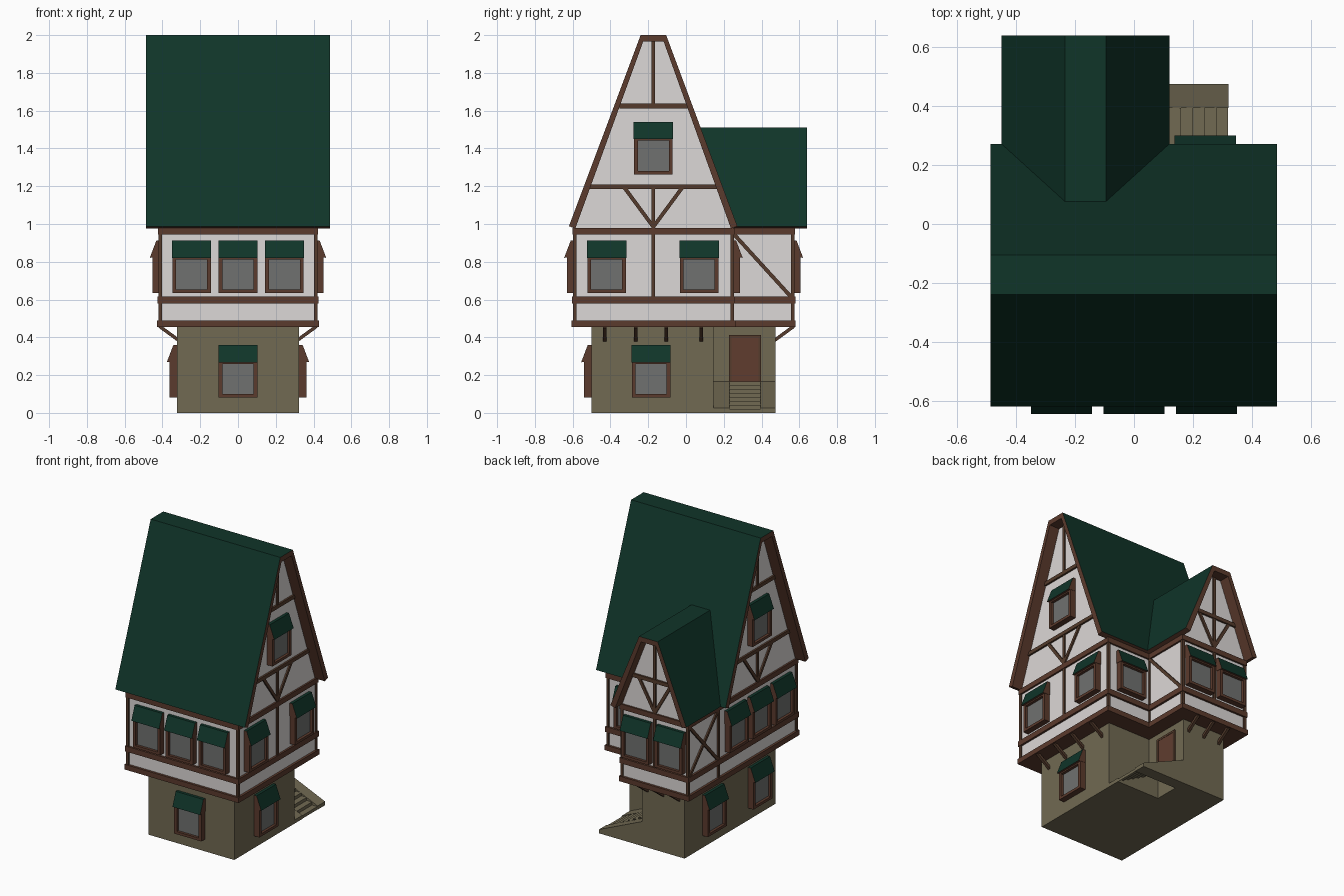
import bpy, bmesh, math
from mathutils import Matrix, Vector

if "Cube" in bpy.data.objects:
    bpy.data.objects.remove(bpy.data.objects["Cube"])


def material(name, r, g, b):
    m = bpy.data.materials.new(name)
    m.diffuse_color = (r, g, b, 1)
    m.use_nodes = True
    m.node_tree.nodes["Principled BSDF"].inputs["Base Color"].default_value = m.diffuse_color
    return m


GREEN = material("roof_green", 0.005, 0.035, 0.022)
PLASTER = material("white_plaster", 0.72, 0.69, 0.68)
STONE = material("stone", 0.165, 0.142, 0.085)
TIMBER = material("timber_brown", 0.09, 0.044, 0.025)
TRIM = material("trim_brown", 0.105, 0.043, 0.026)
GLASS = material("glass_grey", 0.16, 0.165, 0.16)
DOOR = material("door_brown", 0.115, 0.046, 0.028)


def obj(name, mesh, matrix=None):
    o = bpy.data.objects.new(name, mesh)
    bpy.context.collection.objects.link(o)
    if matrix:
        o.matrix_world = matrix
    return o


def finish(name, bm, *mats):
    bmesh.ops.recalc_face_normals(bm, faces=bm.faces)
    me = bpy.data.meshes.new(name)
    bm.to_mesh(me)
    bm.free()
    for m in mats:
        me.materials.append(m)
    return me


def prism_bm(pts, axis, a, b, bm=None):
    """Extrude a 2D outline along an axis from a to b."""
    bm = bm or bmesh.new()

    def place(p, t):
        return {"x": (t, p[0], p[1]), "y": (p[0], t, p[1]), "z": (p[0], p[1], t)}[axis]
    f = bm.faces.new([bm.verts.new(place(p, a)) for p in pts])
    new = bmesh.ops.extrude_face_region(bm, geom=[f])["geom"]
    step = Vector(place((0, 0), b - a))
    bmesh.ops.translate(bm, vec=step, verts=[v for v in new if isinstance(v, bmesh.types.BMVert)])
    return bm


def prism(name, pts, axis, a, b, mat):
    return obj(name, finish(name, prism_bm(pts, axis, a, b), mat))


def rect(u0, v0, u1, v1):
    return [(u0, v0), (u1, v0), (u1, v1), (u0, v1)]


def bar(name, p, q, w, normal, mat=TIMBER):
    """Square timber from p to q, lying flat against a wall with this normal."""
    p, q = Vector(p), Vector(q)
    d = (q - p).normalized()
    n = Vector(normal)
    side = d.cross(n)
    rot = Matrix((d, n, side)).transposed().to_4x4()
    bm = bmesh.new()
    bmesh.ops.create_cube(bm, size=1)
    size = Matrix.Diagonal(((q - p).length, w, w, 1))
    bm.transform(Matrix.Translation((p + q) / 2) @ rot @ size)
    return obj(name, finish(name, bm, mat))


# --- stone ground floor with a recessed porch corner
prism("ground_floor", [(-.322, -.5), (.322, -.5), (.322, .145), (0, .145), (0, .475), (-.322, .475)],
      "z", 0, .46, STONE)

# --- outside stair: two sloping side walls and a hollow flight of steps
slope = [(0, 0), (.322, 0), (.322, .025), (0, .165)]
prism("stair_side_inner", slope, "y", .145, .23, STONE)
prism("stair_side_outer", slope, "y", .395, .475, STONE)
bm = bmesh.new()
line = []
for i in range(8):
    h = .165 * (8 - i) / 8
    line += [(i * .04, h), (i * .04 + .04, h)]
line.append((.32, 0))
rows = [[bm.verts.new((x, y, z)) for x, z in line] for y in (.23, .395)]
for i in range(len(line) - 1):
    bm.faces.new((rows[0][i], rows[0][i + 1], rows[1][i + 1], rows[1][i]))
steps = finish("steps", bm, STONE)
if steps.polygons[0].normal.z < 0:
    steps.flip_normals()
obj("steps", steps)

# --- door with frame, on the porch wall
prism("door", rect(.235, .165, .39, .405), "x", 0, .008, DOOR)
for y in (.235, .39):
    bar("door_post", (.003, y, .165), (.003, y, .412), .014, (1, 0, 0))
bar("door_lintel", (.003, .228, .405), (.003, .397, .405), .014, (1, 0, 0))

# --- upper walls: main gable body and rear wing
WX, WY0, WY1 = .412, -.59, .245
C, WH, WINGY = -.165, .247, .565
prism("main_walls", [(WY0, .47), (WY0, .98), (-.23, 1.98), (-.115, 1.98), (WY1, .98), (WY1, .47)],
      "x", -WX, WX, PLASTER)
prism("wing_walls", [(C - WH, .47), (C - WH, .98), (C - .06, 1.49), (C + .06, 1.49),
                     (C + WH, .98), (C + WH, .47)], "y", WY1 - .02, WINGY, PLASTER)

# --- horizontal timber bands that run round the L-shaped plan
for name, z0, z1, e in (("floor_band", .455, .49, .016), ("sill_band", .578, .615, .014),
                        ("eaves_band", .945, .98, .012)):
    prism(name, [(-WX - e, WY0 - e), (WX + e, WY0 - e), (WX + e, WY1 + e), (C + WH + e, WY1 + e),
                 (C + WH + e, WINGY + e), (-WX - e, WINGY + e)], "z", z0, z1, TRIM)

# --- corner posts
for x, y in ((-WX, WY0), (WX, WY0), (WX, WY1), (C + WH, WY1), (C + WH, WINGY), (-WX, WINGY), (-WX, WY1)):
    e = .009
    prism("corner_post", rect(x - e, y - e, x + e, y + e), "z", .47, .96, TIMBER)


# --- roofs: open shells, green on top, brown edges and undersides
def paint_roof(bm):
    bm.normal_update()
    bmesh.ops.recalc_face_normals(bm, faces=bm.faces)
    for f in bm.faces:
        f.material_index = 0 if f.normal.z > .1 else 1


bm = prism_bm([(-.62, .988), (-.24, 2), (-.105, 2), (.272, .988), (.238, .976),
               (-.118, 1.965), (-.227, 1.965), (-.586, .976)], "x", -.488, .486)
paint_roof(bm)
obj("main_roof", finish("main_roof", bm, GREEN, TRIM))

bm = prism_bm([(C - .285, .988), (C - .07, 1.512), (C + .07, 1.512), (C + .285, .988),
               (C + .25, .976), (C + .055, 1.478), (C - .055, 1.478), (C - .25, .976)], "y", 0, .64)
paint_roof(bm)
for v in bm.verts:  # the inner end follows the main roof slope
    if v.co.y < .1:
        v.co.y = .252 - (v.co.z - .98) * .3645
obj("wing_roof", finish("wing_roof", bm, GREEN, TRIM))

# --- gable timbers on both ends of the main body
M = -.173
for s in (1, -1):
    x, n = s * WX, (s, 0, 0)
    bar("gable_post_top", (x, M, 1.63), (x, M, 1.975), .02, n)
    bar("gable_post_low", (x, M, .98), (x, M, 1.2), .02, n)
    bar("gable_beam_low", (x, M - .34, 1.197), (x, M + .34, 1.197), .025, n)
    bar("gable_beam_high", (x, M - .18, 1.625), (x, M + .18, 1.625), .025, n)
    for t in (1, -1):
        bar("gable_brace", (x, M, .985), (x, M + t * .155, 1.195), .02, n)
bar("wall_post", (WX, M, .6), (WX, M, .96), .02, (1, 0, 0))

# --- wing gable timbers and side braces
n = (0, 1, 0)
bar("wing_post", (C, WINGY, .6), (C, WINGY, 1.485), .02, n)
bar("wing_beam", (C - .17, WINGY, 1.2), (C + .17, WINGY, 1.2), .025, n)
for t in (1, -1):
    bar("wing_brace", (C, WINGY, .985), (C + t * .12, WINGY, 1.195), .02, n)
bar("side_brace", (C + WH, .25, .95), (C + WH, .56, .61), .02, (1, 0, 0))
bar("side_brace", (-WX, .25, .95), (-WX, .56, .61), .02, (-1, 0, 0))
bar("side_brace", (-WX, .25, .61), (-WX, .56, .95), .02, (-1, 0, 0))

# --- struts under the overhanging floor
for s in (1, -1):
    for y in (-.43, -.267, -.105, .08) + ((.3,) if s < 0 else ()):
        bar("strut", (s * .315, y, .385), (s * .415, y, .458), .018, (0, 1, 0))
for x in (-.28, -.16, -.04):
    bar("strut", (x, .47, .385), (x, .57, .458), .018, (1, 0, 0))

# --- window: frame, pane and awning meshes, reused on every wall (local wall faces -y)
bm = bmesh.new()
for r in (rect(-.102, 0, -.082, .19), rect(.082, 0, .102, .19),
          rect(-.082, 0, .082, .018), rect(-.082, .178, .082, .19)):
    prism_bm(r, "y", -.04, .01, bm)
FRAME = finish("window_frame", bm, TRIM)
PANE = finish("window_pane", prism_bm(rect(-.09, .01, .09, .185), "y", -.022, -.014), GLASS)
bm = prism_bm([(0, .19), (-.055, .186), (-.02, .278), (0, .278)], "x", -.104, .104)
bmesh.ops.recalc_face_normals(bm, faces=bm.faces)
for f in bm.faces:
    f.material_index = 0 if f.normal.z > .1 else 1
AWNING = finish("window_awning", bm, GREEN, TRIM)

windows = [(x, WY0, .635, 0) for x in (-.246, 0, .246)]                # front upper
windows += [(0, -.5, .082, 0)]                                         # front lower
windows += [(WX, y, .635, 90) for y in (-.42, .07)]                    # right upper
windows += [(.322, -.185, .082, 90)]                                   # right lower
windows += [(-WX, y, .635, -90) for y in (-.42, -.175, .07)]           # left upper
windows += [(-.322, y, .082, -90) for y in (-.31, .18)]                # left lower
windows += [(s * WX, M, 1.263, s * 90) for s in (1, -1)]               # gables
windows += [(.242, WY1, .635, 180)]                                    # back upper
windows += [(C + t * .125, WINGY, .635, 180) for t in (1, -1)]         # wing
for x, y, z, a in windows:
    m = Matrix.Translation((x, y, z)) @ Matrix.Rotation(math.radians(a), 4, "Z")
    obj("window_frame", FRAME, m)
    obj("window_pane", PANE, m)
    obj("window_awning", AWNING, m)
